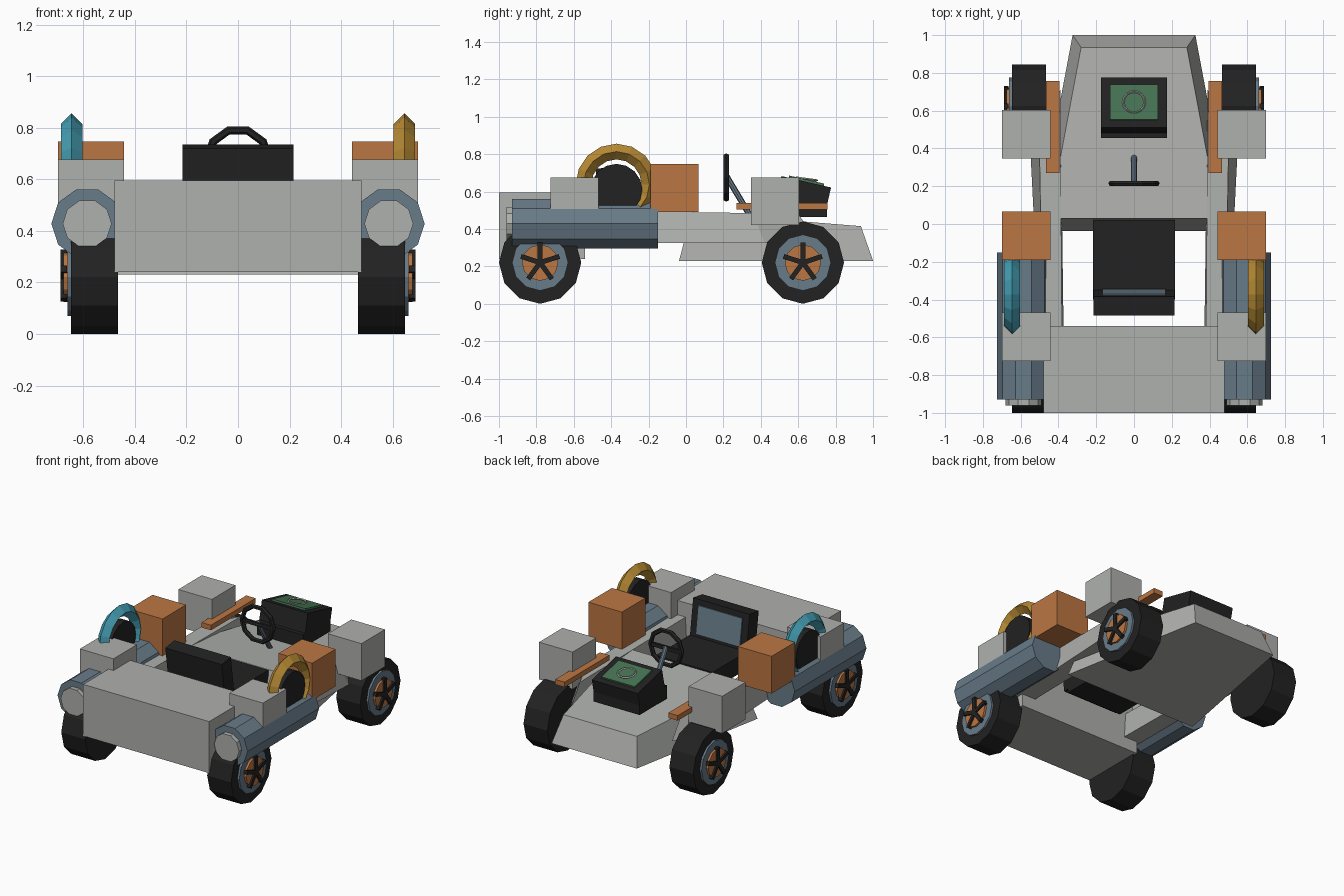
import bpy, bmesh, math
from mathutils import Vector, Matrix

if "Cube" in bpy.data.objects:
    bpy.data.objects.remove(bpy.data.objects["Cube"])

def material(name, r, g, b):
    m = bpy.data.materials.new(name)
    m.diffuse_color = (r, g, b, 1)
    m.use_nodes = True
    m.node_tree.nodes["Principled BSDF"].inputs["Base Color"].default_value = m.diffuse_color
    return m

GREY = material("light grey", .43, .44, .42)
ORANGE = material("copper orange", .50, .18, .055)
BLUE = material("slate blue", .14, .20, .25)
BLACK = material("black", .016, .016, .016)
GREEN = material("screen green", .06, .17, .085)
TEAL = material("teal", .06, .35, .46)
GOLD = material("gold", .48, .26, .035)

def loft(name, a, b, mat):
    """Closed solid between two matching loops of points."""
    bm = bmesh.new()
    va, vb = [bm.verts.new(p) for p in a], [bm.verts.new(p) for p in b]
    n = len(va)
    bm.faces.new(va)
    bm.faces.new(vb[::-1])
    for i in range(n):
        bm.faces.new((va[i], vb[i], vb[(i + 1) % n], va[(i + 1) % n]))
    bmesh.ops.recalc_face_normals(bm, faces=bm.faces)
    me = bpy.data.meshes.new(name)
    bm.to_mesh(me)
    bm.free()
    me.materials.append(mat)
    ob = bpy.data.objects.new(name, me)
    bpy.context.collection.objects.link(ob)
    return ob

def box(name, x, y, z, mat):
    loop = lambda h: [(x[0], y[0], h), (x[1], y[0], h), (x[1], y[1], h), (x[0], y[1], h)]
    return loft(name, loop(z[0]), loop(z[1]), mat)

def cyl(name, p, q, r, n, mat):
    """Cylinder from p to q; first corner lies level for lengthwise axes."""
    p, q = Vector(p), Vector(q)
    d = (q - p).normalized()
    u = Vector((0, 1, 0)) if abs(d.x) > .9 else Vector((1, 0, 0))
    v = d.cross(u)
    off = [u * r * math.cos(2 * math.pi * i / n) + v * r * math.sin(2 * math.pi * i / n) for i in range(n)]
    return loft(name, [p + o for o in off], [q + o for o in off], mat)

def ring(name, loc, rot, R, r, n, k, mat):
    bpy.ops.mesh.primitive_torus_add(location=loc, rotation=rot, major_segments=n,
                                     minor_segments=k, major_radius=R, minor_radius=r)
    ob = bpy.context.object
    ob.name = name
    ob.data.materials.append(mat)
    return ob

def tilted_box(name, pivot, angle, x, y, z, mat):
    ob = box(name, x, y, z, mat)
    ob.data.transform(Matrix.Translation(pivot) @ Matrix.Rotation(angle, 4, 'X'))
    return ob

# Main body: end block and tapered nose
box("end_block", (-.48, .48), (-1, -.54), (.24, .595), GREY)
loft("nose",
     [(-.52, -.037, .23), (.52, -.037, .23), (.325, 1, .23), (-.325, 1, .23)],
     [(-.45, .03, .488), (.45, .03, .488), (.28, .935, .415), (-.28, .935, .415)], GREY)

for s, side in ((-1, "left"), (1, "right")):
    # Side rail, sloped at its nose end
    loft(side + "_rail",
         [(s * .37, -.77, .325), (s * .49, -.77, .325), (s * .55, .42, .325), (s * .39, .71, .325)],
         [(s * .38, -.77, .50), (s * .48, -.77, .50), (s * .50, .36, .485), (s * .39, .60, .48)], GREY)
    # Side tube with end cap
    cyl(side + "_tube", (s * .585, -.93, .428), (s * .585, -.15, .428), .139, 10, BLUE)
    cyl(side + "_tube_cap", (s * .585, -.96, .428), (s * .585, -.925, .428), .095, 10, GREY)
    # Cube pods
    for name, y, z, m in (("rear_pod", -.725, .42, GREY), ("middle_pod", -.19, .49, ORANGE),
                          ("nose_pod", .347, .42, GREY)):
        box(f"{side}_{name}", sorted((s * .442, s * .698)), (y, y + .256), (z, z + .256), m)
    box(side + "_bar", sorted((s * .395, s * .467)), (.27, .757), (.505, .54), ORANGE)
    # Hoop with a dark disc inside
    ring(side + "_hoop", (s * .645, -.372, .638), (0, math.pi / 2, 0), .176, .042, 16, 4,
         TEAL if s < 0 else GOLD)
    cyl(side + "_hoop_disc", (s * .615, -.372, .61), (s * .675, -.372, .61), .138, 16, BLACK)
    # Wheels
    for y, end in ((-.78, "rear"), (.625, "nose")):
        tag = f"{side}_{end}"
        c = lambda x: (s * x, y, .22)
        cyl(tag + "_tyre", c(.465), c(.647), .22, 12, BLACK)
        cyl(tag + "_rim", c(.64), c(.661), .15, 12, BLUE)
        cyl(tag + "_hub", c(.655), c(.676), .097, 12, ORANGE)
        for i in range(5):
            sp = box(f"{tag}_spoke_{i}", (-.012, .012), (-.013, .013), (0, .108), BLACK)
            sp.data.transform(Matrix.Translation(c(.676)) @ Matrix.Rotation(i * math.tau / 5, 4, 'X'))

# Seat
box("seat_base", (-.217, .217), (-.40, .02), (.37, .49), BLACK)
lean = math.radians(8)
tilted_box("seat_back", (0, -.345, .45), lean, (-.215, .215), (-.10, 0), (-.04, .287), BLACK)
tilted_box("seat_panel", (0, -.345, .45), lean, (-.168, .168), (-.01, .009), (.06, .25), BLUE)

# Steering wheel and column
ring("steering_wheel", (0, .215, .675), (math.pi / 2, 0, 0), .12, .016, 10, 6, BLACK)
box("steering_spoke", (-.115, .115), (.207, .223), (.662, .688), BLACK)
cyl("steering_column", (0, .215, .685), (0, .355, .45), .016, 8, BLUE)

# Console with tilted screen
box("console_base", (-.175, .175), (.455, .755), (.465, .555), BLACK)
tilt, pivot = math.radians(-13), (0, .643, .652)
tilted_box("console", pivot, tilt, (-.175, .175), (-.136, .136), (-.13, 0), BLACK)
tilted_box("screen", pivot, tilt, (-.127, .127), (-.096, .096), (-.01, .012), GREEN)
ring("screen_ring", (0, .645, .667), (tilt * .6, 0, 0), .057, .006, 14, 4, GREY)
